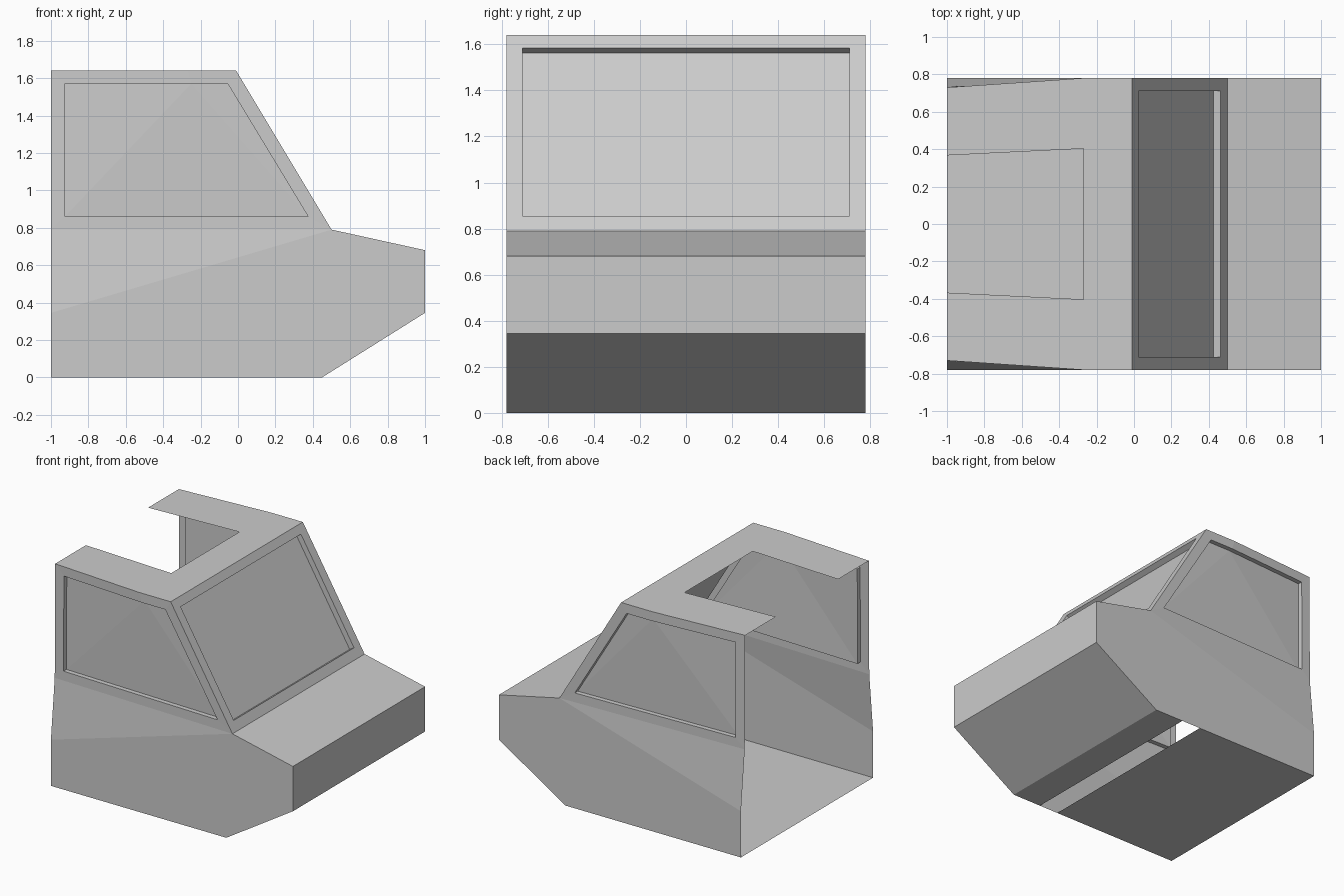
import bpy
from mathutils import Vector

cube = bpy.data.objects.get("Cube")
if cube:
    bpy.data.objects.remove(cube, do_unlink=True)

grey = bpy.data.materials.new("light_grey")
grey.use_nodes = True
COLOUR = (0.6, 0.6, 0.6, 1)
grey.diffuse_color = COLOUR
grey.node_tree.nodes["Principled BSDF"].inputs["Base Color"].default_value = COLOUR

W = 0.78          # half width of the cab
DEPTH = 0.035     # how far the panes sit behind their frames


def build(name, polygons):
    """Make one object from a list of polygons, welding shared corners."""
    corners, faces = {}, []
    for poly in polygons:
        faces.append([corners.setdefault(tuple(round(c, 4) for c in p), len(corners))
                      for p in poly])
    mesh = bpy.data.meshes.new(name)
    mesh.from_pydata(list(corners), [], faces)
    mesh.materials.append(grey)
    obj = bpy.data.objects.new(name, mesh)
    bpy.context.collection.objects.link(obj)
    return obj


def ring(a, b):
    """Quads joining two loops of equal length."""
    n = len(a)
    return [[a[i], a[(i + 1) % n], b[(i + 1) % n], b[i]] for i in range(n)]


def across(a, b):
    """Full-width panel between two profile points (x, z)."""
    return [(a[0], -W, a[1]), (b[0], -W, b[1]), (b[0], W, b[1]), (a[0], W, a[1])]


# Side profile points (x, z)
sill_back, floor_front = (-1, 0), (0.45, 0)
nose_low, nose_high = (1, 0.345), (1, 0.68)
cowl, roof_front = (0.5, 0.79), (-0.01, 1.64)

# Nose and hood, floor with its cross slot
build("nose", [across(nose_low, floor_front), across(nose_high, nose_low),
               across(cowl, nose_high)])
build("floor_front_plate", [across(floor_front, (0.21, 0))])
build("floor", [across((0.05, 0), sill_back)])

# Roof with a hatch open to the back
arms = [[(-1, s * 0.73, 1.64), (-1, s * 0.367, 1.64),
         (-0.27, s * 0.403, 1.64), (-0.27, s * W, 1.64)][::s] for s in (1, -1)]
build("roof", arms + [[(-0.27, -W, 1.64), (-0.01, -W, 1.64), (-0.01, W, 1.64),
                       (-0.27, W, 1.64), (-0.27, 0.403, 1.64), (-0.27, -0.403, 1.64)]])

# Windscreen: frame, lip and recessed pane
slope = Vector((roof_front[0] - cowl[0], 0, roof_front[1] - cowl[1]))
inward = Vector((-slope.z, 0, slope.x)).normalized() * DEPTH * 1.2


def on_screen(t, y):
    return Vector((cowl[0], y, cowl[1])) + slope * t


def screen_loop(low, high, y):
    return [on_screen(low, -y), on_screen(low, y), on_screen(high, y), on_screen(high, -y)]


outer, hole = screen_loop(0, 1, W), screen_loop(0.075, 0.935, 0.71)
pane = [p + inward for p in hole]
build("windscreen_frame", ring(outer, hole) + ring(hole, pane))
build("windscreen_pane", [pane])


# Side walls: flat lower panel, folded shoulder, window frame, lip and pane
def side(label, s):
    lower = [sill_back, floor_front, nose_low, nose_high, cowl, (-1, 0.345)]
    panel = [(x, s * W, z) for x, z in lower]
    frame = [(-1, s * 0.735, 0.79), (0.5, s * W, 0.79), (-0.01, s * W, 1.64),
             (-0.27, s * W, 1.64), (-1, s * 0.73, 1.64)]
    shoulder = [panel[5], panel[4], frame[0]]
    build(label + "_side_panel", [panel[::-s], shoulder[::-s]])

    hole = [(-0.925, s * 0.737, 0.86), (0.375, s * 0.777, 0.86), (-0.055, s * W, 1.57),
            (-0.25, s * W, 1.57), (-0.925, s * 0.735, 1.57)]
    pane = [(x, y - s * DEPTH, z) for x, y, z in hole]
    rim = ring(frame, hole) + ring(hole, pane)
    build(label + "_window_frame", [q[::-s] for q in rim])
    a, b, c, d, e = pane
    build(label + "_window_pane", [t[::-s] for t in ([a, b, d], [b, c, d], [a, d, e])])


side("left", 1)
side("right", -1)
